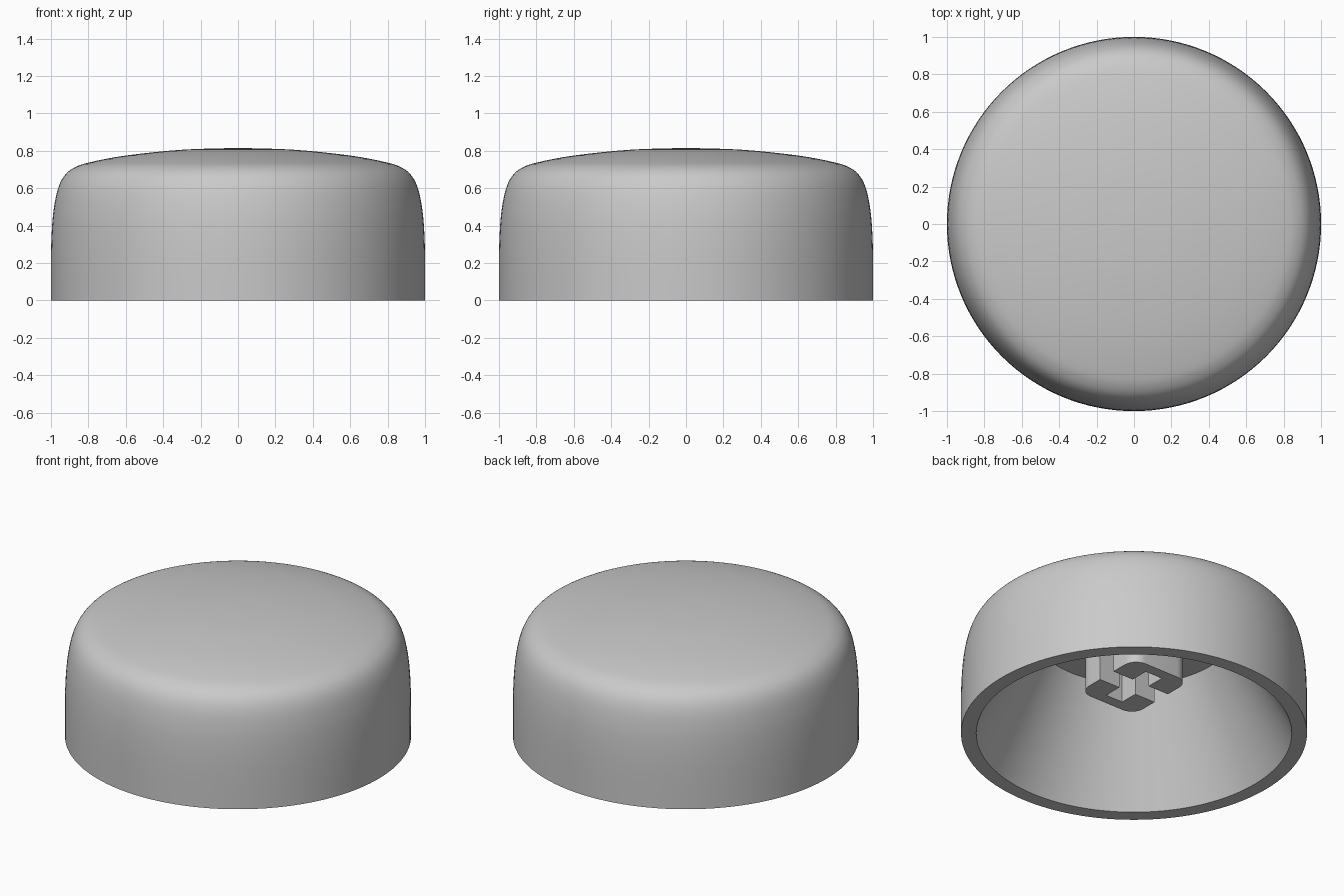
import bpy, bmesh
from math import sin, cos, pi, radians
from mathutils import Vector

cube = bpy.data.objects.get("Cube")
if cube:
    bpy.data.objects.remove(cube)

grey = bpy.data.materials.new("mid_grey")
grey.use_nodes = True
grey.diffuse_color = (0.59, 0.59, 0.59, 1)
grey.node_tree.nodes["Principled BSDF"].inputs["Base Color"].default_value = (0.59, 0.59, 0.59, 1)


def finish(name, bm, angle):
    bmesh.ops.recalc_face_normals(bm, faces=bm.faces)
    mesh = bpy.data.meshes.new(name)
    bm.to_mesh(mesh)
    bm.free()
    mesh.materials.append(grey)
    obj = bpy.data.objects.new(name, mesh)
    bpy.context.collection.objects.link(obj)
    bpy.ops.object.select_all(action="DESELECT")
    obj.select_set(True)
    bpy.context.view_layer.objects.active = obj
    bpy.ops.object.shade_smooth_by_angle(angle=radians(angle))
    return obj


def smooth_path(points, steps):
    """Catmull-Rom curve through the given points."""
    p = [Vector(q) for q in points]
    p = [2 * p[0] - p[1]] + p + [2 * p[-1] - p[-2]]
    path = []
    for a, b, c, d in zip(p, p[1:], p[2:], p[3:]):
        for k in range(steps):
            t = k / steps
            path.append(0.5 * (2 * b + (c - a) * t + (2 * a - 5 * b + 4 * c - d) * t ** 2
                               + (3 * b - a - 3 * c + d) * t ** 3))
    return path + [p[-2]]


# Round cap shell: domed outside, flat rim, tapered hollow and flat ceiling
CEILING = 0.657
outside = [(0, 0.816), (0.3, 0.806), (0.6, 0.775), (0.8, 0.737), (0.88, 0.708),
           (0.93, 0.665), (0.962, 0.6), (0.982, 0.51), (0.994, 0.4), (1, 0.24), (1, 0)]
profile = [(q.x, q.y) for q in smooth_path(outside, 4)]
profile += [(0.912, 0), (0.57, CEILING), (0, CEILING)]

bm = bmesh.new()
verts = [bm.verts.new((r, 0, z)) for r, z in profile]
edges = [bm.edges.new(pair) for pair in zip(verts, verts[1:])]
bmesh.ops.spin(bm, geom=verts + edges, cent=(0, 0, 0), axis=(0, 0, 1),
               angle=2 * pi, steps=128, use_merge=True)
bmesh.ops.remove_doubles(bm, verts=bm.verts, dist=0.0001)
finish("cap_shell", bm, 35)

# Stem: a C-shaped half with rounded outer corners, mirrored front to back
# so that a cross slot stays open at the left and right ends
W, H, ROUND = 0.247, 0.205, 0.085
SLOT, ARM, STEM_BOTTOM = 0.06, 0.178, 0.31


def corner(sign):
    arc = [(sign * (H - ROUND + ROUND * sin(a)), W - ROUND + ROUND * cos(a))
           for a in (pi / 2 * k / 8 for k in range(9))]
    return arc if sign > 0 else arc[::-1]


outline = ([(-H, SLOT)] + corner(-1) + corner(1)
           + [(H, SLOT), (SLOT, SLOT), (SLOT, ARM), (-SLOT, ARM), (-SLOT, SLOT)])
bm = bmesh.new()
base = bm.faces.new([bm.verts.new((x, y, STEM_BOTTOM)) for x, y in outline])
raised = bmesh.ops.extrude_face_region(bm, geom=[base], use_keep_orig=True)["geom"]
top = [g for g in raised if isinstance(g, bmesh.types.BMVert)]
bmesh.ops.translate(bm, verts=top, vec=(0, 0, CEILING - STEM_BOTTOM))
stem = finish("stem", bm, 35)
stem.modifiers.new("mirror", "MIRROR").use_axis = (False, True, False)
